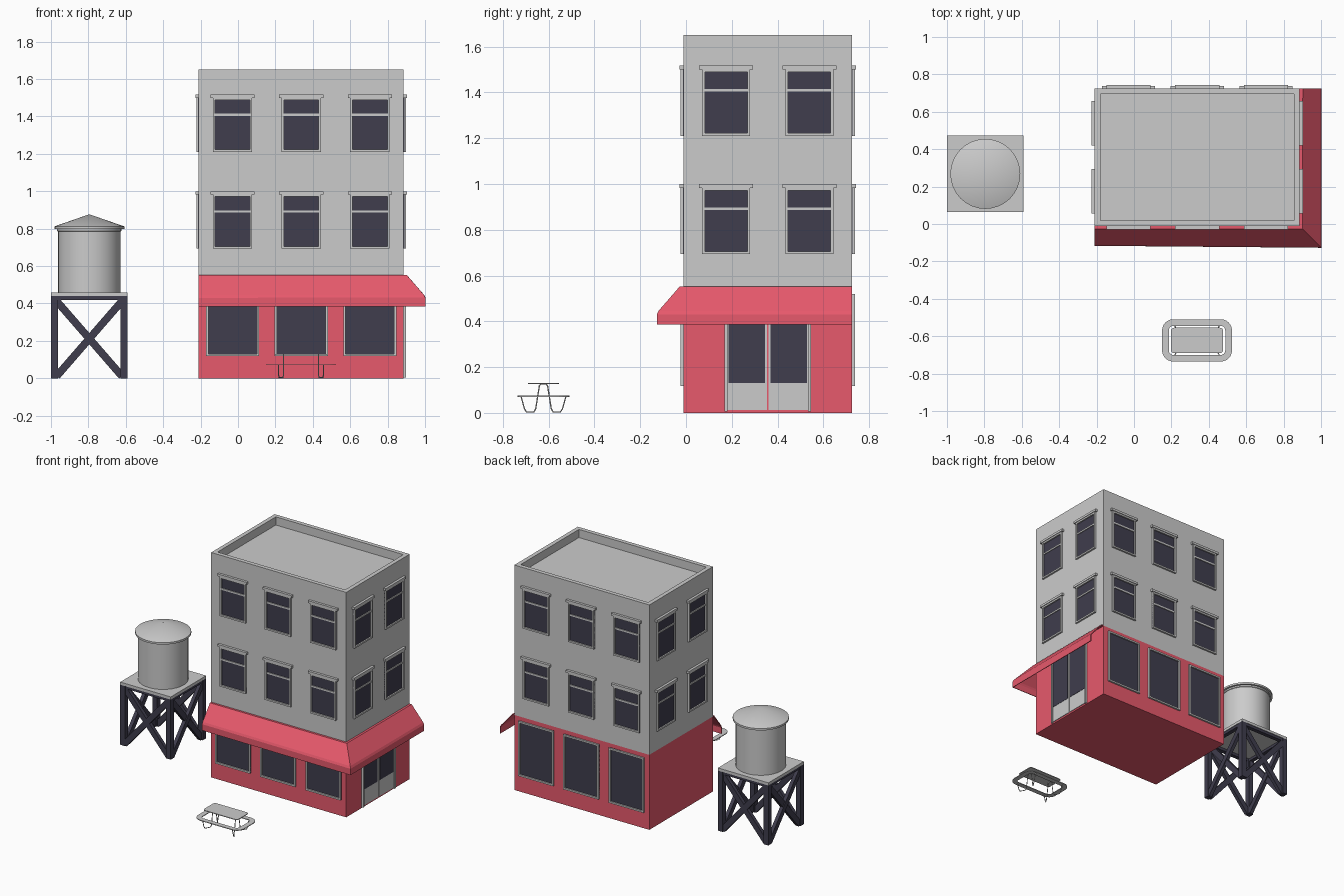
import bpy, bmesh
from math import pi, cos, sin, radians
from mathutils import Matrix, Vector

if "Cube" in bpy.data.objects:
    bpy.data.objects.remove(bpy.data.objects["Cube"])


def material(name, color):
    m = bpy.data.materials.new(name)
    m.diffuse_color = (*color, 1)
    m.use_nodes = True
    m.node_tree.nodes["Principled BSDF"].inputs["Base Color"].default_value = m.diffuse_color
    return m


RED = material("red_paint", (0.8, 0.1, 0.15))
NAVY = material("dark_navy", (0.05, 0.047, 0.075))


def finish(name, bm, mat=None, smooth=False):
    bmesh.ops.recalc_face_normals(bm, faces=bm.faces)
    me = bpy.data.meshes.new(name)
    bm.to_mesh(me)
    bm.free()
    ob = bpy.data.objects.new(name, me)
    bpy.context.collection.objects.link(ob)
    if mat:
        me.materials.append(mat)
    if smooth:
        bpy.ops.object.select_all(action='DESELECT')
        ob.select_set(True)
        bpy.context.view_layer.objects.active = ob
        bpy.ops.object.shade_smooth_by_angle(angle=radians(35))
    return ob


def box(bm, x, y, z, M=Matrix()):
    size = Vector((x[1] - x[0], y[1] - y[0], z[1] - z[0]))
    mid = Vector((x[0] + x[1], y[0] + y[1], z[0] + z[1])) / 2
    return bmesh.ops.create_cube(bm, size=1, matrix=M @ Matrix.Translation(mid) @ Matrix.Diagonal((*size, 1)))


# Building shell
CX, CY, HX, HY = 0.338, 0.357, 0.548, 0.368
XS, YS = (CX - HX, CX + HX), (CY - HY, CY + HY)

bm = bmesh.new()
box(bm, XS, YS, (0, 0.55))
finish("ground_floor", bm, RED)

bm = bmesh.new()
box(bm, XS, YS, (0.55, 1.65))
bm.faces.ensure_lookup_table()
top = max(bm.faces, key=lambda f: f.calc_center_median().z)
bmesh.ops.inset_region(bm, faces=[top], thickness=0.043)
rim_floor = bmesh.ops.extrude_face_region(bm, geom=[top])["geom"]
bmesh.ops.delete(bm, geom=[top], context='FACES_ONLY')
bmesh.ops.translate(bm, vec=(0, 0, -0.06), verts=[v for v in rim_floor if isinstance(v, bmesh.types.BMVert)])
finish("upper_floors_and_parapet", bm)


# Openings, laid out in wall space: u across the wall, local -y is outward
def frame(bm, M, d, u, z, t=0.012, out=0.013, sill=True):
    y = (-d - out, -d + 0.005)
    box(bm, (u[0], u[0] + t), y, z, M)
    box(bm, (u[1] - t, u[1]), y, z, M)
    inner = (u[0] + t, u[1] - t)
    box(bm, inner, y, (z[1] - t, z[1]), M)
    if sill:
        box(bm, inner, y, (z[0], z[0] + t), M)


def pane(bm, M, d, u, z, out=0.003):
    box(bm, u, (-d - out, -d + 0.005), z, M)


walls = {"front": (0, HY, (-0.367, 0, 0.367)), "right": (90, HX, (-0.182, 0.182)),
         "back": (180, HY, (-0.367, 0, 0.367)), "left": (270, HX, (-0.182, 0.182))}
for side, (angle, d, centres) in walls.items():
    M = Matrix.Translation((CX, CY, 0)) @ Matrix.Rotation(radians(angle), 4, 'Z')
    frames, glass = bmesh.new(), bmesh.new()
    for c in centres:
        for z0 in (0.693, 1.21):
            u, z = (c - 0.105, c + 0.105), (z0, z0 + 0.29)
            frame(frames, M, d, u, z)
            box(frames, (c - 0.093, c + 0.093), (-d - 0.009, -d), (z0 + 0.193, z0 + 0.205), M)
            box(frames, (c - 0.118, c + 0.118), (-d - 0.018, -d + 0.005), (z0 + 0.29, z0 + 0.307), M)
            pane(glass, M, d, u, z)
        if side in ("front", "back"):
            u, z = (c - 0.142, c + 0.142), (0.118, 0.52)
            frame(frames, M, d, u, z)
            pane(glass, M, d, u, z)
    finish(side + "_window_frames", frames)
    finish(side + "_window_glass", glass, NAVY)

# Double door on the right wall
M = Matrix.Translation((CX, CY, 0)) @ Matrix.Rotation(pi / 2, 4, 'Z')
door, glass = bmesh.new(), bmesh.new()
frame(door, M, HX, (-0.188, 0.188), (0.005, 0.52), sill=False)
for s in (-1, 1):
    u = sorted((s * 0.003, s * 0.178))
    pane(door, M, HX, u, (0.012, 0.51), out=0.005)
    pane(glass, M, HX, sorted((s * 0.013, s * 0.172)), (0.13, 0.49), out=0.007)
finish("double_door", door)
finish("door_glass", glass, NAVY)

# Wraparound awning: profile (outward, z) swept round the front right corner
profile = [(0, 0.55), (0.015, 0.55), (0.107, 0.444), (0.114, 0.43), (0.114, 0.385)]
path = [(XS[0], YS[0], 0, -1), (XS[1], YS[0], 1, -1), (XS[1], YS[1], 1, 0)]
bm = bmesh.new()
rows = [[bm.verts.new((x + dx * o, y + dy * (o if dx else o * 0.9), z)) for o, z in profile]
        for x, y, dx, dy in path]
for a, b in zip(rows, rows[1:]):
    for i in range(len(profile) - 1):
        bm.faces.new((a[i], b[i], b[i + 1], a[i + 1]))
awning = finish("awning", bm, RED)
mod = awning.modifiers.new("thickness", 'SOLIDIFY')
mod.thickness = 0.006
mod.offset = 0

# Water tower
TX, TY, R = -0.795, 0.268, 0.205
T = Matrix.Translation((TX, TY, 0))
bm = bmesh.new()
box(bm, (-R, R), (-R, R), (0.44, 0.46), T)
finish("tower_platform", bm)

bm = bmesh.new()
for k in range(4):
    M = T @ Matrix.Rotation(k * pi / 2, 4, 'Z')
    box(bm, (-R, -R + 0.038), (-R, -R + 0.038), (0, 0.44), M)
    box(bm, (-R + 0.038, R - 0.038), (-R + 0.004, -R + 0.034), (0.42, 0.44), M)
    for s in (-1, 1):
        brace = M @ Matrix.Translation((0, -R + 0.019 + s * 0.003, 0.212)) @ Matrix.Rotation(s * radians(49), 4, 'Y')
        box(bm, (-0.265, 0.265), (-0.013, 0.013), (-0.02, 0.02), brace)
finish("tower_legs_and_braces", bm, NAVY)


def lathe(name, prof, segs=32):
    bm = bmesh.new()
    vs = [bm.verts.new((r, 0, z)) for r, z in prof]
    es = [bm.edges.new(p) for p in zip(vs, vs[1:])]
    bmesh.ops.spin(bm, geom=vs + es, cent=(0, 0, 0), axis=(0, 0, 1), angle=2 * pi, steps=segs)
    bmesh.ops.remove_doubles(bm, verts=bm.verts, dist=1e-4)
    bm.transform(T)
    return finish(name, bm, smooth=True)


lathe("water_tank", [(0, 0.458), (0.168, 0.458), (0.168, 0.785), (0.172, 0.787), (0.172, 0.8), (0, 0.8)])
lathe("tank_roof", [(0, 0.798), (0.187, 0.798), (0.187, 0.812), (0, 0.877)])


# Picnic table
PX, PY = 0.337, -0.6225


def rounded(hx, hy, r, n=6):
    pts = []
    for k, (sx, sy) in enumerate(((1, 1), (-1, 1), (-1, -1), (1, -1))):
        for i in range(n + 1):
            a = (k + i / n) * pi / 2
            pts.append((PX + sx * (hx - r) + r * cos(a), PY + sy * (hy - r) + r * sin(a)))
    return pts


def slab(name, outer, z, thick, inner=None):
    bm = bmesh.new()
    o = [bm.verts.new((x, y, z)) for x, y in outer]
    if inner:
        q = [bm.verts.new((x, y, z)) for x, y in inner]
        for i in range(len(o)):
            j = (i + 1) % len(o)
            bm.faces.new((o[i], o[j], q[j], q[i]))
    else:
        bm.faces.new(o)
    ext = bmesh.ops.extrude_face_region(bm, geom=bm.faces[:])["geom"]
    bmesh.ops.translate(bm, vec=(0, 0, thick), verts=[v for v in ext if isinstance(v, bmesh.types.BMVert)])
    finish(name, bm)


slab("table_top", rounded(0.14, 0.068, 0.018), 0.126, 0.005)
slab("bench_ring", rounded(0.187, 0.113, 0.06), 0.07, 0.005, rounded(0.151, 0.078, 0.025))

# Bent tube legs: one bench-to-table hoop at each end and side
for sx, end in ((-1, "left"), (1, "right")):
    cu = bpy.data.curves.new(end + "_table_legs", 'CURVE')
    cu.dimensions = '3D'
    cu.bevel_depth = 0.003
    cu.bevel_resolution = 1
    for sy in (-1, 1):
        pts = [(0.12, 0.098, 0.072), (0.12, 0.083, 0.018), (0.117, 0.074, 0.004), (0.097, 0.042, 0.004),
               (0.093, 0.034, 0.018), (0.093, 0.018, 0.118), (0.093, 0.011, 0.127), (0.093, 0, 0.127)]
        sp = cu.splines.new('POLY')
        sp.points.add(len(pts) - 1)
        for p, (x, y, z) in zip(sp.points, pts):
            p.co = (PX + sx * x, PY + sy * y, z, 1)
    bpy.context.collection.objects.link(bpy.data.objects.new(end + "_table_legs", cu))
